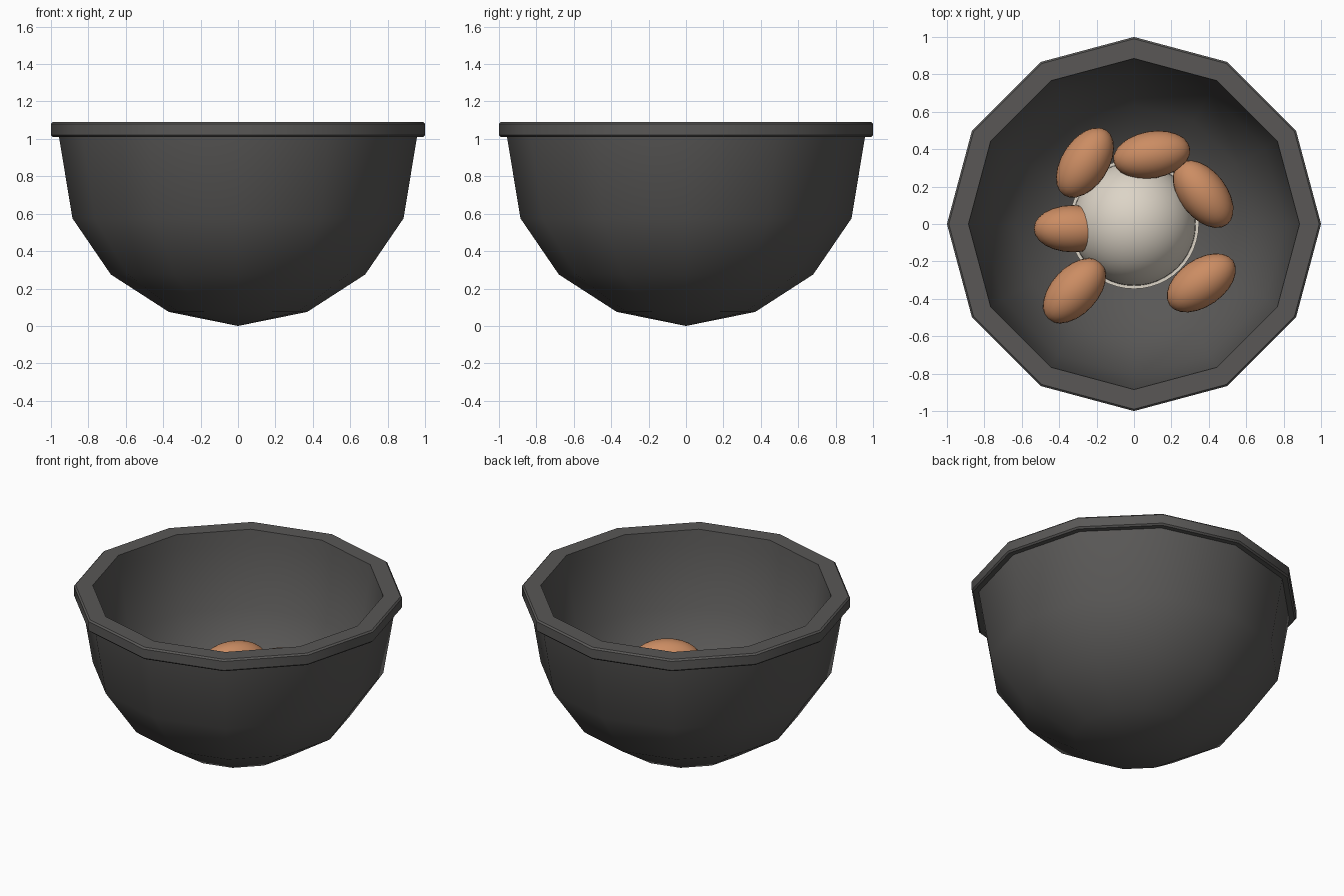
import bpy, bmesh, math

if "Cube" in bpy.data.objects:
    bpy.data.objects.remove(bpy.data.objects["Cube"])


def material(name, rgb):
    m = bpy.data.materials.new(name)
    m.diffuse_color = (*rgb, 1)
    m.use_nodes = True
    m.node_tree.nodes["Principled BSDF"].inputs["Base Color"].default_value = m.diffuse_color
    return m


charcoal = material("charcoal", (0.1, 0.097, 0.094))
cream = material("cream", (0.72, 0.66, 0.57))
tan = material("tan_brown", (0.6, 0.265, 0.125))


def smooth(obj, angle):
    bpy.ops.object.select_all(action='DESELECT')
    obj.select_set(True)
    bpy.context.view_layer.objects.active = obj
    bpy.ops.object.shade_smooth_by_angle(angle=math.radians(angle))


def lathe(name, profile, sides, mat, angle):
    """Revolve an (r, z) profile about z; its ends lie on the axis."""
    bm = bmesh.new()
    vs = [bm.verts.new((r, 0, z)) for r, z in profile]
    es = [bm.edges.new(p) for p in zip(vs, vs[1:])]
    bmesh.ops.spin(bm, geom=vs + es, cent=(0, 0, 0), axis=(0, 0, 1),
                   angle=math.tau, steps=sides, use_duplicate=False)
    bmesh.ops.remove_doubles(bm, verts=bm.verts, dist=1e-4)
    bmesh.ops.recalc_face_normals(bm, faces=bm.faces)
    me = bpy.data.meshes.new(name)
    bm.to_mesh(me)
    bm.free()
    me.materials.append(mat)
    obj = bpy.data.objects.new(name, me)
    bpy.context.collection.objects.link(obj)
    smooth(obj, angle)
    return obj


# Twelve-sided bowl with an overhanging rim, outside then inside
lathe("bowl", [(0, 0), (0.37, 0.075), (0.68, 0.275), (0.885, 0.575), (0.957, 1.01),
               (0.99, 1.01), (1, 1.02), (1, 1.08), (0.99, 1.09),
               (0.885, 1.09), (0.875, 1.0), (0.81, 0.6), (0.635, 0.32),
               (0.345, 0.14), (0, 0.07)], 12, charcoal, 40)

# Pale stand with a narrow ledge under the dome
lathe("dome_stand", [(0, 0.1), (0.347, 0.1), (0.347, 0.26), (0, 0.26)], 48, cream, 30)

# Dome in the middle of the bowl
R = 0.33
dome = [(R * math.cos(a), 0.26 + R * math.sin(a))
        for a in (math.pi / 2 * i / 12 for i in range(12))]
lathe("dome", [(0, 0.26)] + dome + [(0, 0.26 + R)], 48, cream, 40)

# Egg-shaped pieces around the dome: x, y, z, turn in degrees
eggs = [(-0.262, 0.328, 0.42, 57), (0.095, 0.37, 0.45, 10), (0.37, 0.16, 0.42, -52),
        (0.36, -0.315, 0.415, 35), (-0.318, -0.357, 0.41, 47), (-0.328, -0.025, 0.36, 0)]
for i, (x, y, z, turn) in enumerate(eggs):
    bpy.ops.mesh.primitive_uv_sphere_add(segments=24, ring_count=16, radius=1,
                                         location=(x, y, z),
                                         rotation=(0, 0, math.radians(turn)))
    egg = bpy.context.object
    egg.name = f"egg_{i + 1}"
    egg.scale = (0.208, 0.126, 0.126)
    egg.data.materials.append(tan)
    smooth(egg, 60)
